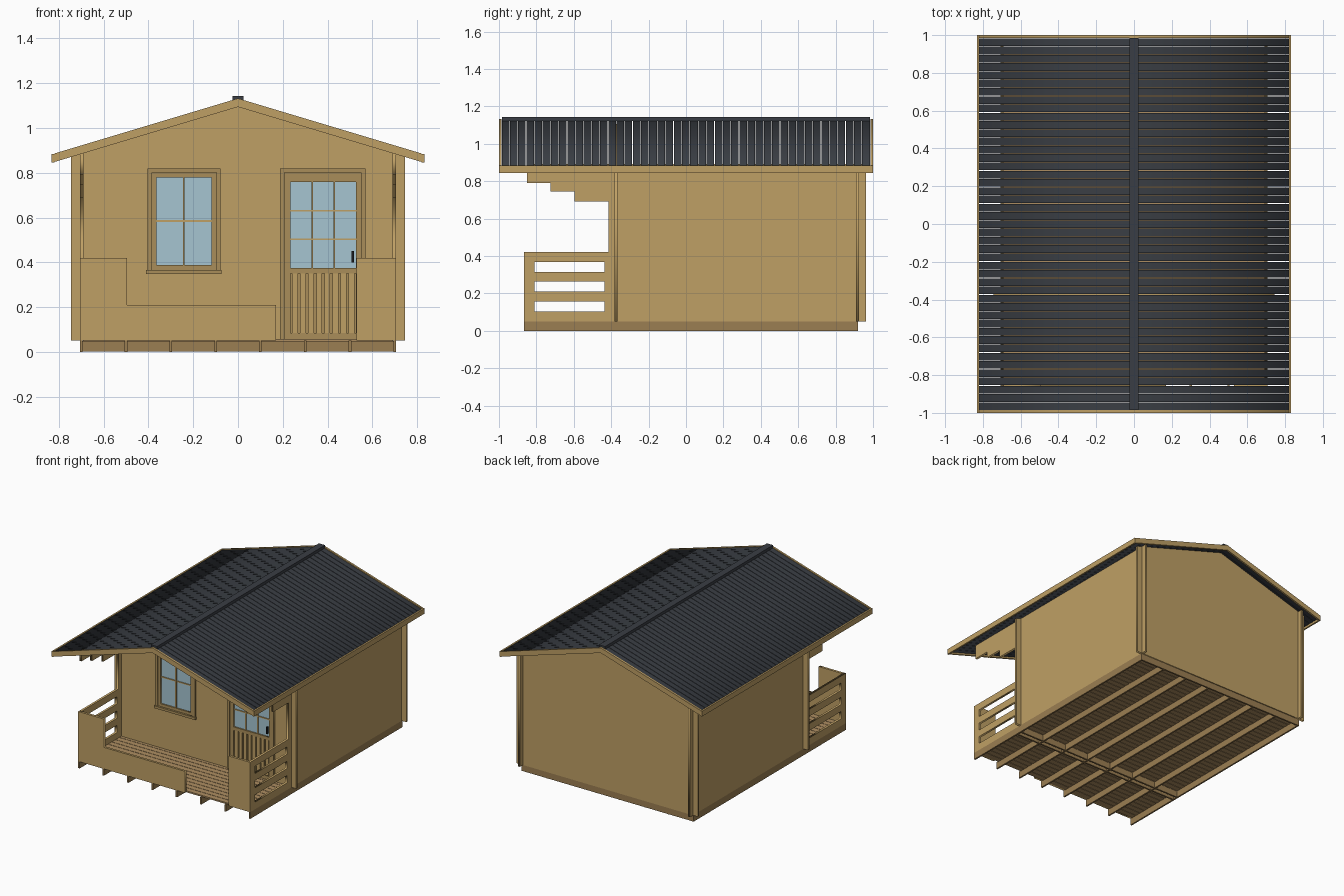
import bpy, bmesh
from mathutils import Matrix, Vector

if "Cube" in bpy.data.objects:
    bpy.data.objects.remove(bpy.data.objects["Cube"])


def material(name, rgb):
    m = bpy.data.materials.new(name)
    m.diffuse_color = (*rgb, 1)
    m.use_nodes = True
    m.node_tree.nodes["Principled BSDF"].inputs["Base Color"].default_value = m.diffuse_color
    return m


WOOD = material("wood", (0.52, 0.35, 0.13))
TRIM = material("trim_wood", (0.40, 0.27, 0.10))
BASE = material("base_wood", (0.33, 0.21, 0.085))
DECK = material("deck_wood", (0.42, 0.27, 0.12))
ROOF = material("roofing", (0.042, 0.048, 0.058))
GLASS = material("glass", (0.38, 0.56, 0.64))
BLACK = material("black_metal", (0.01, 0.011, 0.013))


def add(name, mesh, mat):
    ob = bpy.data.objects.new(name, mesh)
    bpy.context.collection.objects.link(ob)
    mesh.materials.clear()
    mesh.materials.append(mat)
    return ob


def boxes(name, items, mat):
    """Each item is (x0, x1, y0, y1, z0, z1)."""
    bm = bmesh.new()
    for x0, x1, y0, y1, z0, z1 in items:
        m = Matrix.Translation(((x0 + x1) / 2, (y0 + y1) / 2, (z0 + z1) / 2))
        m = m @ Matrix.Diagonal((x1 - x0, y1 - y0, z1 - z0, 1))
        bmesh.ops.create_cube(bm, size=1, matrix=m)
    mesh = bpy.data.meshes.new(name)
    bm.to_mesh(mesh)
    bm.free()
    return add(name, mesh, mat)


def rect(a, b, c, d):
    return [(a, c), (b, c), (b, d), (a, d)]


def panel(name, loops, axis, lo, hi, mat):
    """Flat panel from an outline plus holes, extruded along x or y."""
    cu = bpy.data.curves.new(name, 'CURVE')
    cu.dimensions = '2D'
    cu.fill_mode = 'BOTH'
    cu.extrude = (hi - lo) / 2
    for loop in loops:
        sp = cu.splines.new('POLY')
        sp.points.add(len(loop) - 1)
        for p, (u, v) in zip(sp.points, loop):
            p.co = (u, v, 0, 1)
        sp.use_cyclic_u = True
    tmp = bpy.data.objects.new(name + "_curve", cu)
    bpy.context.collection.objects.link(tmp)
    deps = bpy.context.evaluated_depsgraph_get()
    mesh = bpy.data.meshes.new_from_object(tmp.evaluated_get(deps))
    bpy.data.objects.remove(tmp)
    mid = (lo + hi) / 2
    if axis == 'y':
        m = Matrix(((1, 0, 0, 0), (0, 0, -1, mid), (0, 1, 0, 0), (0, 0, 0, 1)))
    else:
        m = Matrix(((0, 0, 1, mid), (1, 0, 0, 0), (0, 1, 0, 0), (0, 0, 0, 1)))
    mesh.transform(m)
    bm = bmesh.new()
    bm.from_mesh(mesh)
    bmesh.ops.remove_doubles(bm, verts=bm.verts, dist=1e-5)
    bmesh.ops.recalc_face_normals(bm, faces=bm.faces)
    bm.to_mesh(mesh)
    bm.free()
    return add(name, mesh, mat)


def array_y(ob, count, step):
    mod = ob.modifiers.new("repeat", 'ARRAY')
    mod.count = count
    mod.use_relative_offset = False
    mod.use_constant_offset = True
    mod.constant_offset_displace = Vector((0, step, 0))


SLOPE = 0.3


def chevron(top, bottom, w):
    d = SLOPE * w
    return [(-w, top - d), (-w, bottom - d), (0, bottom),
            (w, bottom - d), (w, top - d), (0, top)]


# Floor joists and cross beams
joists = [(x - .006, x + .006, -.865, .92, 0, .05)
          for x in (-.7, -.5, -.3, -.1, .1, .3, .5, .7)]
boxes("floor_joists", joists, BASE)
boxes("cross_beams", [(-.7, .7, y, y + .012, .001, .049)
                      for y in (-.42, -.38, .908)], BASE)

# Floor planks with narrow gaps
plank = boxes("floor_planks", [(-.692, .692, -.845, -.8045, .046, .057)], DECK)
array_y(plank, 40, .0439)

# Front and back gable walls, the front with window and door openings
gable = [(-.745, .05), (.745, .05), (.745, 1.105 - .745 * SLOPE),
         (0, 1.105), (-.745, 1.105 - .745 * SLOPE)]
panel("front_wall", [gable, rect(-.385, -.097, .365, .80),
                     rect(.207, .55, .056, .797)], 'y', -.383, -.366, WOOD)
panel("back_wall", [gable], 'y', .91, .926, WOOD)

# Side walls with stepped eave bracket and slotted porch railing
side = [(-.865, .05), (.962, .05), (.962, .893), (-.85, .893), (-.85, .79),
        (-.725, .79), (-.725, .745), (-.595, .745), (-.595, .69),
        (-.415, .69), (-.415, .42), (-.865, .42)]
slots = [rect(-.81, -.435, z, z + .054) for z in (.103, .209, .315)]
for label, x in (("left", -.698), ("right", .698)):
    panel(label + "_side_wall", [side] + slots, 'x', x - .008, x + .008, WOOD)

# Porch front railings
panel("porch_rail_left", [[(-.706, .05), (.17, .05), (.17, .21), (-.495, .21),
                           (-.495, .42), (-.706, .42)]], 'y', -.866, -.848, WOOD)
boxes("porch_rail_right", [(.53, .706, -.866, -.848, .05, .42)], WOOD)

# Roof strips, gable fascias, eave boards and ridge cap
strip = panel("roof_strips", [chevron(1.127, 1.106, .82)], 'y', -.985, -.9445, ROOF)
array_y(strip, 45, .0438)
for label, y in (("front", -1), ("back", .986)):
    panel(label + "_fascia", [chevron(1.132, 1.094, .82)], 'y', y, y + .014, WOOD)
boxes("eave_boards", [(-.832, -.82, -1, 1, .845, .884),
                      (.82, .832, -1, 1, .845, .884)], WOOD)
boxes("ridge_cap", [(-.025, .025, -.985, .985, 1.122, 1.143)], ROOF)

# Window casing, sash, bars, sill and glass
panel("window_casing", [rect(-.405, -.078, .365, .82),
                        rect(-.385, -.097, .366, .80)], 'y', -.395, -.36, TRIM)
panel("window_sash", [rect(-.385, -.097, .365, .80),
                      rect(-.365, -.119, .387, .779)], 'y', -.388, -.364, TRIM)
boxes("window_sill", [(-.41, -.073, -.402, -.366, .348, .366)], TRIM)
boxes("window_bars", [(-.246, -.238, -.385, -.368, .387, .779),
                      (-.365, -.119, -.384, -.368, .58, .588)], WOOD)
boxes("window_glass", [(-.367, -.117, -.378, -.372, .385, .781)], GLASS)

# Door casing, leaf, bars, glass and lower slats
panel("door_casing", [[(.187, .05), (.207, .05), (.207, .80), (.55, .80),
                       (.55, .05), (.57, .05), (.57, .82), (.187, .82)]],
      'y', -.395, -.36, TRIM)
panel("door_leaf", [rect(.207, .55, .056, .80), rect(.235, .527, .375, .758),
                    rect(.235, .527, .085, .35)], 'y', -.388, -.364, TRIM)
bars = [(x - .004, x + .004, -.385, -.368, .375, .758) for x in (.332, .430)]
bars += [(.235, .527, -.384, -.368, z - .004, z + .004) for z in (.503, .63)]
boxes("door_bars", bars, WOOD)
boxes("door_glass", [(.233, .529, -.378, -.372, .373, .76)], GLASS)
boxes("door_panel", [(.234, .528, -.376, -.368, .084, .351)], TRIM)
boxes("door_slats", [(.241 + i * .0362, .267 + i * .0362, -.384, -.37, .085, .35)
                     for i in range(8)], WOOD)
boxes("door_handle", [(.508, .518, -.398, -.384, .40, .45)], BLACK)
